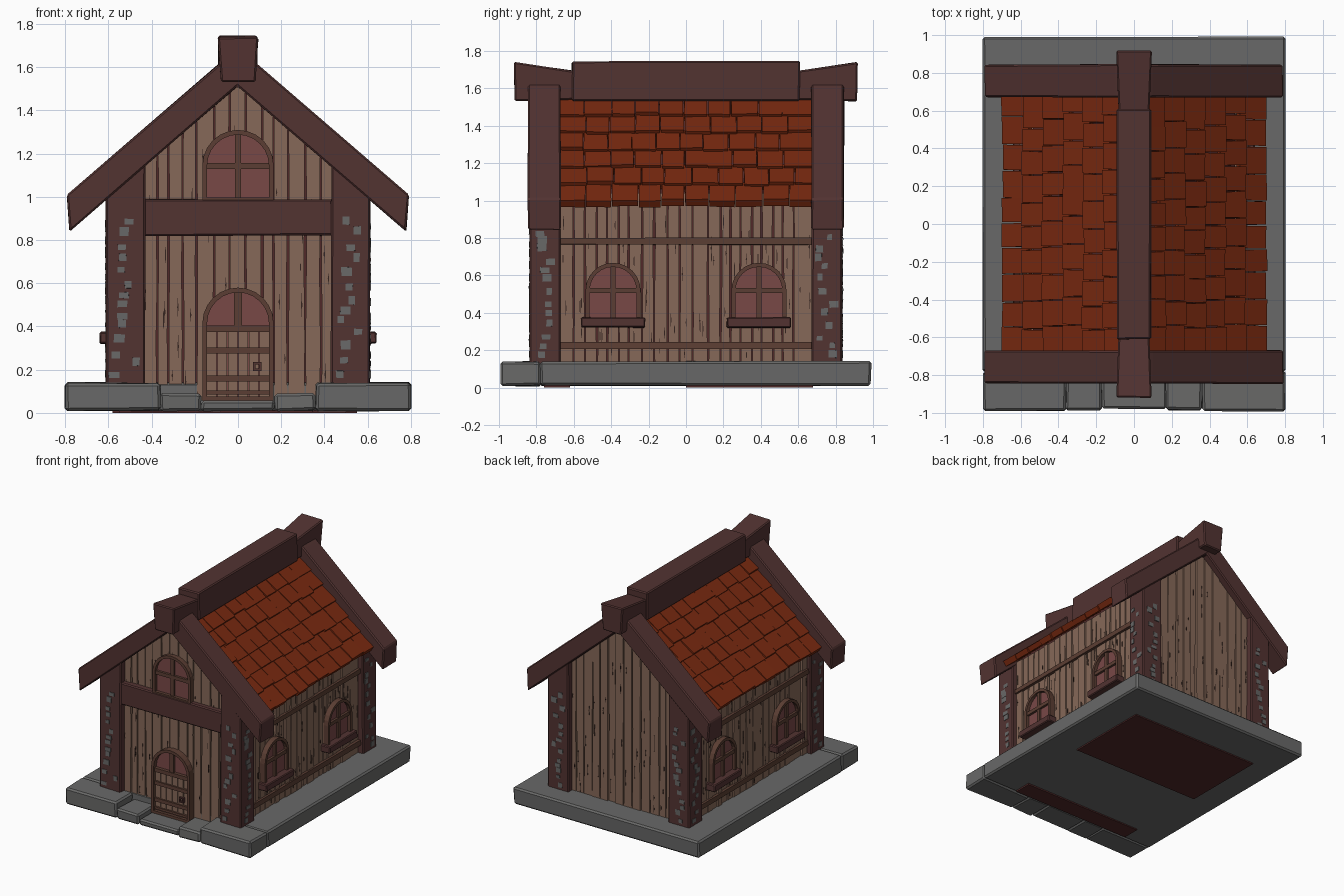
import bpy, bmesh, random
from math import sin, cos, pi

if "Cube" in bpy.data.objects:
    bpy.data.objects.remove(bpy.data.objects["Cube"])

random.seed(4)
rnd = random.uniform


def material(name, r, g, b):
    m = bpy.data.materials.new(name)
    m.diffuse_color = (r, g, b, 1)
    m.use_nodes = True
    m.node_tree.nodes["Principled BSDF"].inputs["Base Color"].default_value = m.diffuse_color
    return m


BEAM = material("dark_beam", .085, .033, .031)
WOOD = material("plank_wood", .24, .14, .098)
TRIM = material("brown_trim", .105, .048, .033)
TILE = material("roof_tile", .19, .022, .005)
GLASS = material("pink_glass", .19, .065, .062)
CORE = material("inner_red", .08, .022, .022)
STONE = material("stone", .14, .14, .138)
GRAIN = material("grain", .035, .018, .014)


# Placement: u across, v up, d outward from the house centre
def front(u, v, d): return (u, -d, v)
def back(u, v, d): return (u, d, v)
def side(s, c=0): return lambda u, v, d: (s * d, c + u, v)
def roof(s): return lambda u, v, d: (s * u, d, v)


def prism(bm, pts, d0, d1, place):
    a, b = ([bm.verts.new(place(u, v, d)) for u, v in pts] for d in (d0, d1))
    bm.faces.new(a)
    bm.faces.new(b[::-1])
    for i in range(len(pts)):
        bm.faces.new((a[i - 1], a[i], b[i], b[i - 1]))


def block(bm, u0, u1, v0, v1, d0, d1, place):
    prism(bm, [(u0, v0), (u1, v0), (u1, v1), (u0, v1)], d0, d1, place)


def ring(bm, outer, inner, d0, d1, place):
    loops = [[bm.verts.new(place(u, v, d)) for u, v in pts]
             for pts, d in ((outer, d0), (outer, d1), (inner, d1), (inner, d0))]
    for a, b in zip(loops, loops[1:] + loops[:1]):
        for i in range(len(a)):
            bm.faces.new((a[i - 1], a[i], b[i], b[i - 1]))


def finish(name, bm, mat, jitter=0, bevel=0):
    for v in bm.verts:
        for i in range(3):
            v.co[i] += rnd(-jitter, jitter)
    bmesh.ops.recalc_face_normals(bm, faces=bm.faces)
    me = bpy.data.meshes.new(name)
    bm.to_mesh(me)
    bm.free()
    me.materials.append(mat)
    ob = bpy.data.objects.new(name, me)
    bpy.context.collection.objects.link(ob)
    if bevel:
        mod = ob.modifiers.new("bevel", 'BEVEL')
        mod.width, mod.segments = bevel, 1
    return ob


def arch(hw, z0, spring, n=12):
    return [(-hw, z0), (hw, z0)] + [
        (hw * cos(pi * i / n), spring + hw * sin(pi * i / n)) for i in range(n + 1)]


# Stone base with a lowered doorstep
bm = bmesh.new()
block(bm, -.8, .8, .01, .14, -.99, .78, front)
for s in (-1, 1):
    block(bm, s * .36, s * .8, .01, .14, .78, .99, front)
    block(bm, s * .17, s * .36, .01, .09, .77, .985, front)
block(bm, -.17, .17, .01, .055, .77, .98, front)
finish("stone_base", bm, STONE, .004, .012)
bm = bmesh.new()
block(bm, -.58, .55, .0, .05, -.68, 0, front)
block(bm, -.55, .5, .0, .05, .62, .76, front)
finish("underside_patches", bm, CORE)

# Solid inner body behind the planks
bm = bmesh.new()
prism(bm, [(-.535, .05), (.535, .05), (.535, 1.09), (0, 1.55), (-.535, 1.09)], -.75, .75, front)
finish("inner_body", bm, CORE)


# Plank walls with grain streaks
def plank_wall(name, place, half, v0, top, d):
    bm, gr, u = bmesh.new(), bmesh.new(), -half
    while u < half - .01:
        w = rnd(.05, .085)
        e = half if half - u - w < .04 else u + w
        l, r = u + .003, e - .003
        heights = [v0 + (min(top(l), top(r)) - v0) * t for t in (.25, .5, .75)]
        pts = [(l, v0), (r, v0)] + [(r + rnd(-.004, .002), h) for h in heights] + [(r, top(r))]
        if l < 0 < r:
            pts.append((0, top(0)))
        pts += [(l, top(l))] + [(l + rnd(-.002, .004), h) for h in heights[::-1]]
        face = d + rnd(-.006, .006)
        prism(bm, pts, d - .05, face, place)
        for k in range(3):
            c, h, n = rnd(l + .01, r - .01), rnd(v0, top(r) - .2), rnd(.04, .13)
            prism(gr, [(c, h), (c + .003, h + n / 2), (c, h + n), (c - .003, h + n / 2)],
                  face - .01, face + .002, place)
        u = e
    finish(name + "_planks", bm, WOOD)
    finish(name + "_grain", gr, GRAIN)


def gable(u): return 1.53 - .86 * abs(u)


plank_wall("front_wall", front, .45, .06, gable, .78)
plank_wall("back_wall", back, .45, .13, gable, .79)
for s, n in ((-1, "left"), (1, "right")):
    plank_wall(n + "_wall", side(s), .68, .13, lambda u: 1.04, .57)
    bm = bmesh.new()
    for z in (.765, .205):
        block(bm, -.68, .68, z, z + .037, .55, .588, side(s))
    finish(n + "_wall_rails", bm, TRIM, .003)

# Corner posts with inset stones
for sx, nx in ((-1, "left"), (1, "right")):
    for place, ny in ((front, "front"), (back, "back")):
        bm = bmesh.new()
        prism(bm, [(sx * u, v) for u, v in ((.43, .1), (.61, .1), (.61, 1.06), (.43, 1.2))],
              .67, .835, place)
        finish(f"{ny}_{nx}_post", bm, BEAM, .003, .008)
        bm = bmesh.new()
        sy = -1 if ny == "front" else 1
        for lo, hi, depth, pl in ((.45, .57, .839, place), (.69, .80, .614, side(sx))):
            z = .16
            while z < .88:
                u, w, h = rnd(lo, hi - .02), rnd(.025, .05), rnd(.025, .042)
                k = sx if pl is place else sy
                block(bm, k * u, k * (u + w), z, z + h, depth - .03, depth, pl)
                z += rnd(.035, .075)
        finish(f"{ny}_{nx}_post_stones", bm, STONE, .002)

# Sloping gable beams and front cross beam
for place, n in ((front, "front"), (back, "back")):
    bm = bmesh.new()
    right = [(.78, .84), (.79, 1.01), (.1, 1.605), (0, 1.685)]
    prism(bm, [(0, 1.51)] + right + [(-u, v) for u, v in right[-2::-1]], .67, .845, place)
    finish(n + "_gable_beam", bm, BEAM, .003, .008)
bm = bmesh.new()
block(bm, -.44, .44, .82, .99, .7, .825, front)
finish("front_cross_beam", bm, BEAM, .004, .008)

# Ridge beam with upturned end caps
bm = bmesh.new()
block(bm, -.09, .09, 1.53, 1.745, -.61, .61, front)
finish("ridge_beam", bm, BEAM, .003, .008)
for s, n in ((-1, "front"), (1, "back")):
    bm = bmesh.new()
    prism(bm, [(s * .58, 1.54), (s * .915, 1.53), (s * .92, 1.74), (s * .58, 1.69)],
          -.08, .08, side(1))
    for v in bm.verts:
        if v.co.z > 1.6 and abs(v.co.y) > .8:
            v.co.x *= 1.2
    finish(n + "_ridge_cap", bm, BEAM, .002, .008)


# Overlapping roof tiles
def slope(x): return 1.60 - .86 * x


for s, n in ((-1, "left"), (1, "right")):
    bm = bmesh.new()
    for row in range(6):
        y = -.68
        while y < .66:
            e = y + rnd(.12, .15)
            if .68 - e < .07:
                e = .68
            xa = .70 - row * .107 + rnd(-.006, .006)
            xb, lift = max(xa - .14, .03), rnd(0, .01)
            prism(bm, [(xa - .025, slope(xa) - .03), (xa, slope(xa) + lift),
                       (xb, slope(xb) - .02), (xb - .02, slope(xb) - .04)],
                  y + rnd(.001, .004), e - rnd(.001, .004), roof(s))
            y = e
    finish(n + "_roof_tiles", bm, TILE, .002)


# Arched windows
def window(name, place, hw, z0, spring, d, sill):
    bm = bmesh.new()
    prism(bm, arch(hw - .015, z0 + .01, spring), d - .03, d + .01, place)
    finish(name + "_glass", bm, GLASS)
    bm = bmesh.new()
    ring(bm, arch(hw, z0, spring), arch(hw - .022, z0 + .022, spring), d - .03, d + .035, place)
    block(bm, -.014, .014, z0 + .01, spring + hw - .01, d - .02, d + .025, place)
    block(bm, -hw + .01, hw - .01, spring - .015, spring + .013, d - .02, d + .028, place)
    finish(name + "_frame", bm, TRIM)
    if sill:
        bm = bmesh.new()
        block(bm, -hw - .025, hw + .025, z0 - .01, z0 + .045, d - .03, d + .065, place)
        finish(name + "_sill", bm, BEAM, .003, .006)


window("gable_window", front, .165, .975, 1.145, .785, False)
for s, n in ((-1, "left"), (1, "right")):
    for y, m in ((-.39, "front"), (.39, "back")):
        window(f"{n}_{m}_window", side(s, y), .147, .33, .52, .575, True)

# Arched front door
bm = bmesh.new()
prism(bm, arch(.15, .06, .415), .75, .80, front)
finish("door_glass", bm, GLASS)
bm = bmesh.new()
for i in range(6):
    u = -.147 + i * .049
    block(bm, u + .002, u + .047, .065, .39, .78, .812 + rnd(-.003, .003), front)
finish("door_boards", bm, WOOD)
bm = bmesh.new()
ring(bm, arch(.165, .055, .415), arch(.143, .075, .415), .75, .835, front)
for z, h in ((.375, .03), (.275, .028), (.145, .028), (.085, .018)):
    block(bm, -.15, .15, z, z + h, .78, .826, front)
block(bm, -.018, .018, .39, .57, .78, .82, front)
finish("door_frame", bm, TRIM)
bm = bmesh.new()
ring(bm, [(.07, .195), (.108, .195), (.108, .235), (.07, .235)],
     [(.08, .205), (.098, .205), (.098, .225), (.08, .225)], .8, .83, front)
finish("door_handle", bm, BEAM)
